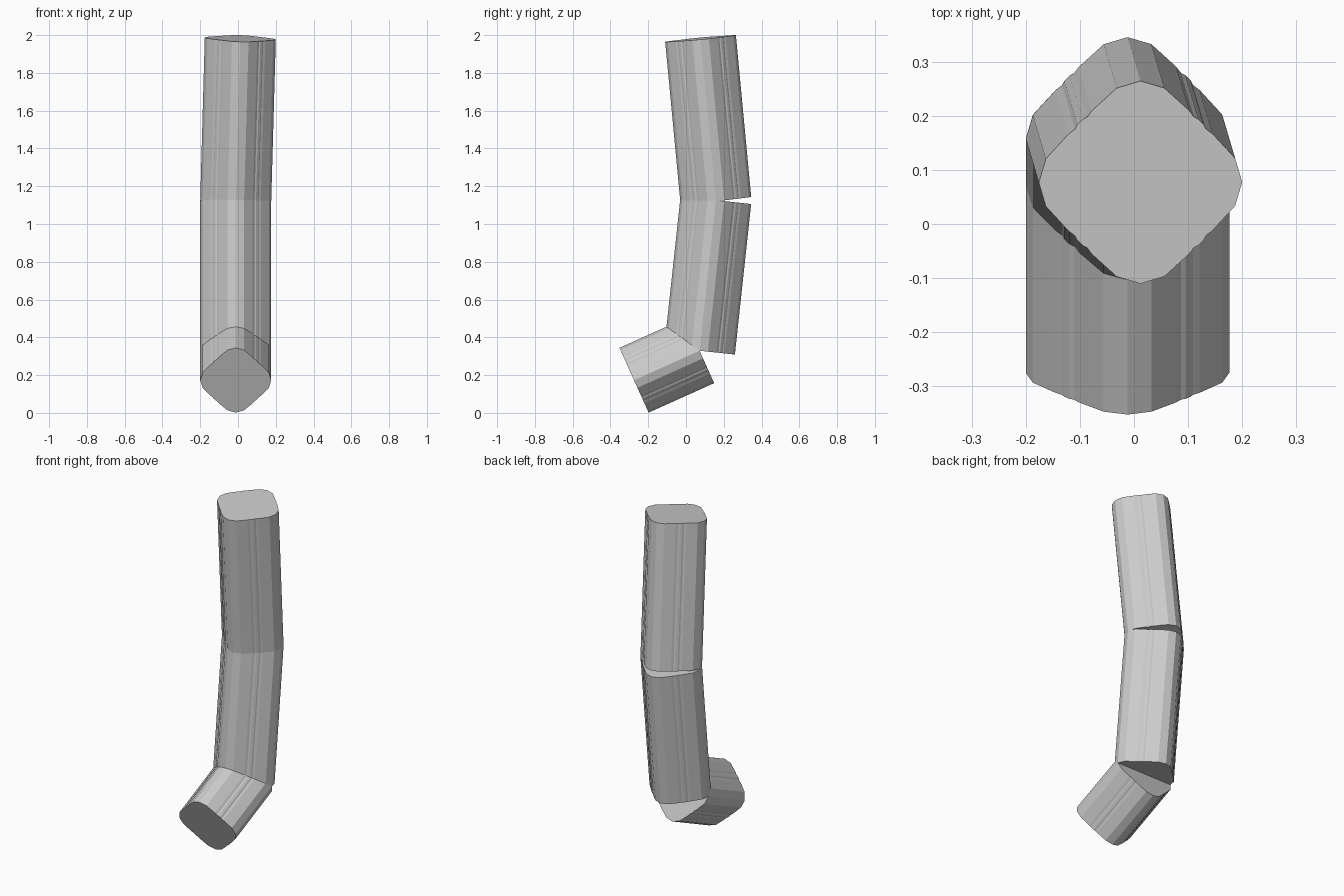
import bpy, bmesh
from mathutils import Vector, Matrix

if "Cube" in bpy.data.objects:
    bpy.data.objects.remove(bpy.data.objects["Cube"])

grey = bpy.data.materials.new("plain grey")
grey.diffuse_color = (0.6, 0.6, 0.6, 1)
grey.use_nodes = True
grey.node_tree.nodes["Principled BSDF"].inputs["Base Color"].default_value = grey.diffuse_color

# One quarter of the rounded diamond cross-section, with a finely rippled flank
R = 0.188
QUARTER = [(R, 0), (0.175, 0.044), (0.133, 0.09), (0.121, 0.099), (0.117, 0.107),
           (0.107, 0.117), (0.099, 0.121), (0.09, 0.133), (0.044, 0.175)]


def section():
    pts = []
    for _ in range(4):
        pts += QUARTER if not pts else [(-y, x) for x, y in pts[-len(QUARTER):]]
    return pts


def segment(name, start, end):
    """Straight prism between two joints, with square-cut capped ends."""
    a, b = Vector(start), Vector(end)
    axis = (b - a).normalized()
    side = Vector((1, 0, 0))
    side = (side - axis * side.dot(axis)).normalized()
    up = axis.cross(side)
    bm = bmesh.new()
    rings = [[bm.verts.new(c + side * x + up * y) for x, y in section()] for c in (a, b)]
    n = len(rings[0])
    for i in range(n):
        j = (i + 1) % n
        bm.faces.new((rings[0][i], rings[0][j], rings[1][j], rings[1][i]))
    bm.faces.new(rings[0][::-1])
    bm.faces.new(rings[1])
    bmesh.ops.recalc_face_normals(bm, faces=bm.faces)
    mesh = bpy.data.meshes.new(name)
    bm.to_mesh(mesh)
    bm.free()
    mesh.materials.append(grey)
    ob = bpy.data.objects.new(name, mesh)
    bpy.context.collection.objects.link(ob)
    return ob


# Chain of joints from the tip of the foot to the top
toe = (-0.012, -0.275, 0.173)
ankle = (-0.012, 0.072, 0.329)
knee = (-0.012, 0.158, 1.126)
hip = (0.012, 0.077, 1.982)

segment("foot", toe, ankle)
segment("lower_leg", ankle, knee)
segment("upper_leg", knee, hip)
